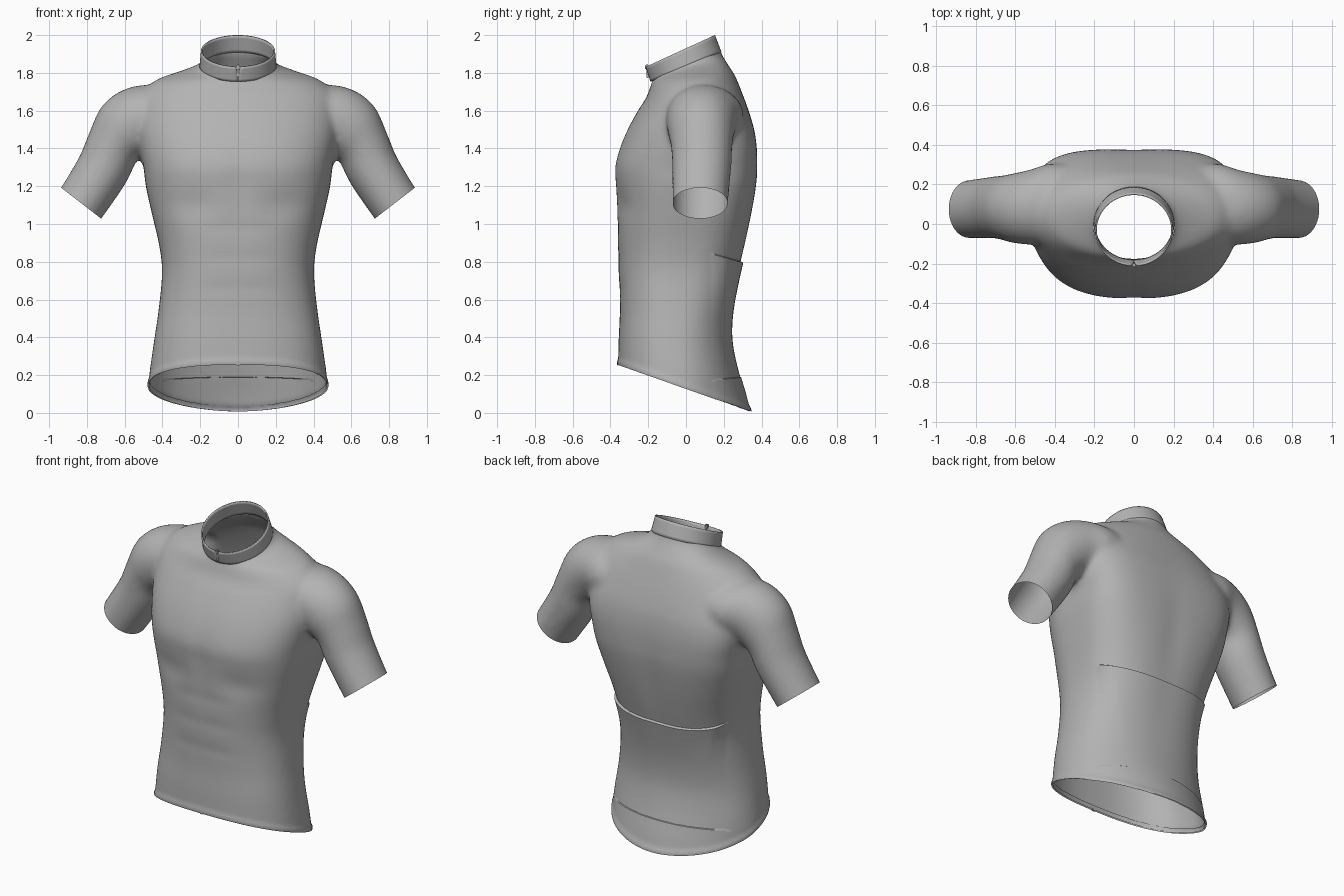
import bpy, bmesh
from math import sin, cos, pi, exp, copysign
from mathutils import Vector

cube = bpy.data.objects.get("Cube")
if cube:
    bpy.data.objects.remove(cube)

fabric = bpy.data.materials.new("grey fabric")
fabric.use_nodes = True
GREY = (0.45, 0.45, 0.45, 1)
fabric.diffuse_color = GREY
fabric.node_tree.nodes["Principled BSDF"].inputs["Base Color"].default_value = GREY


def add_object(name, bm, thickness=0.0):
    """Turn a bmesh into a smooth shaded fabric object."""
    mesh = bpy.data.meshes.new(name)
    bm.to_mesh(mesh)
    mesh.materials.append(fabric)
    obj = bpy.data.objects.new(name, mesh)
    bpy.context.collection.objects.link(obj)
    bpy.ops.object.select_all(action="DESELECT")
    obj.select_set(True)
    bpy.context.view_layer.objects.active = obj
    bpy.ops.object.shade_smooth_by_angle(angle=0.7)
    if thickness:
        solid = obj.modifiers.new("thickness", "SOLIDIFY")
        solid.thickness, solid.offset = thickness, 0
    return obj


def smooth_rows(rows, steps=4):
    """Spline through table rows so the loft has no bands."""
    pts = [Vector(r) for r in rows]
    out = []
    for i in range(len(pts) - 1):
        a, b, c, d = pts[max(i - 1, 0)], pts[i], pts[i + 1], pts[min(i + 2, len(pts) - 1)]
        for s in range(steps):
            t = s / steps
            out.append(b + (c - a) * (t / 2) + (a * 2 - b * 5 + c * 4 - d) * (t * t / 2)
                       + (b * 3 - a - c * 3 + d) * (t ** 3 / 2))
    return out + [pts[-1]]


def loft(bm, rings, closed=True):
    """Skin a list of point rings; closed rings also get end caps."""
    rows = [[bm.verts.new(p) for p in ring] for ring in rings]
    n = len(rows[0])
    for a, b in zip(rows, rows[1:]):
        for i in range(n if closed else n - 1):
            j = (i + 1) % n
            bm.faces.new((a[i], a[j], b[j], b[i]))
    if closed:
        bm.faces.new(rows[0])
        bm.faces.new(rows[-1])


def cut(bm, co, no, keep=lambda c: True, clear=True):
    """Slice chosen faces by a plane, removing the side its normal points to."""
    faces = [f for f in bm.faces if keep(f.calc_center_median())]
    geom = faces + list({v for f in faces for v in f.verts}) + list({e for f in faces for e in f.edges})
    bmesh.ops.bisect_plane(bm, geom=geom, plane_co=co, plane_no=no, clear_outer=clear)


# Torso sections: half width, front y, front z, back y, back z, front and back squareness
TORSO = [
    (.47, -.36, -.12, .37, -.12, 2.5, 1.9),
    (.475, -.36, .1, .315, .1, 2.5, 1.9),
    (.47, -.36, .2, .285, .2, 2.5, 2),
    (.445, -.357, .38, .243, .38, 2.5, 2.2),
    (.42, -.35, .55, .245, .55, 2.5, 2.4),
    (.402, -.357, .75, .28, .75, 2.5, 2.6),
    (.42, -.362, .9, .315, .9, 2.5, 2.8),
    (.455, -.367, 1.05, .347, 1.05, 2.5, 3.1),
    (.488, -.373, 1.2, .372, 1.2, 2.5, 3.5),
    (.5, -.377, 1.3, .378, 1.3, 2.5, 3.8),
    (.52, -.352, 1.4, .376, 1.4, 2.4, 3.8),
    (.535, -.31, 1.5, .362, 1.5, 2.3, 3.4),
    (.535, -.255, 1.6, .332, 1.6, 2.2, 2.8),
    (.52, -.21, 1.67, .295, 1.7, 2.1, 2.3),
    (.44, -.188, 1.73, .26, 1.785, 2, 2),
    (.35, -.178, 1.755, .235, 1.825, 2, 2),
    (.26, -.174, 1.765, .21, 1.865, 2, 2),
    (.2, -.174, 1.78, .187, 1.905, 2, 2),
    (.188, -.18, 1.85, .165, 2, 2, 2),
]
# Sleeve stations: x, z, centre y, radius in the xz plane, radius along y
SLEEVE = [
    (.25, 1.58, .09, .13, .2), (.42, 1.57, .1, .165, .205),
    (.52, 1.55, .085, .182, .19), (.595, 1.495, .08, .18, .177),
    (.66, 1.41, .083, .147, .162), (.715, 1.29, .083, .142, .156),
    (.83, 1.11, .075, .135, .147), (.91, 1, .073, .133, .145),
]
SEGMENTS = 64
ANGLES = [2 * pi * i / SEGMENTS for i in range(SEGMENTS)]


def power(v, n):
    return copysign(abs(v) ** (2 / n), v)


def torso_ring(half, yf, zf, yb, zb, front, back):
    ring = []
    for t in ANGLES:
        n = front if sin(t) < 0 else back
        u = (power(sin(t), n) + 1) / 2
        ring.append((half * power(cos(t), n), yf + (yb - yf) * u, zf + (zb - zf) * u))
    return ring


def sleeve_rings(side):
    rows = smooth_rows(SLEEVE)
    rings = []
    for k, (x, z, y, r, ry) in enumerate(rows):
        a, b = rows[max(k - 1, 0)], rows[min(k + 1, len(rows) - 1)]
        along = Vector((b[0] - a[0], b[1] - a[1])).normalized()
        rings.append([(side * (x - along.y * r * cos(t)), y + ry * sin(t),
                       z + along.x * r * cos(t)) for t in ANGLES])
    return rings


# Fuse torso and sleeves into one soft skin
solid = bmesh.new()
loft(solid, [torso_ring(*row) for row in smooth_rows(TORSO)])
for side in (-1, 1):
    loft(solid, sleeve_rings(side))
bmesh.ops.recalc_face_normals(solid, faces=solid.faces)
form = add_object("body_form", solid)
remesh = form.modifiers.new("fuse", "REMESH")
remesh.mode, remesh.voxel_size = "VOXEL", .015
soften = form.modifiers.new("soften", "SMOOTH")
soften.factor, soften.iterations = .5, 14
graph = bpy.context.evaluated_depsgraph_get()
skin = bpy.data.meshes.new_from_object(form.evaluated_get(graph))
skin.materials.clear()
body = bmesh.new()
body.from_mesh(skin)
bpy.data.objects.remove(form)


def bump(v, centre, width):
    return exp(-((v - centre) / width) ** 2)


# Soft muscle relief on the chest, belly and spine
for v in body.verts:
    x, y, z = abs(v.co.x), v.co.y, v.co.z
    if y < -.15:
        dent = .012 * bump(x, .24, .13) * bump(z, 1.1, .08)
        dent += .006 * bump(x, 0, .06) * bump(z, 1.2, .25)
        for level in (.66, .82, .98):
            dent += .003 * bump(x, .08, .12) * bump(z, level, .04)
        v.co.y += dent
    elif y > .2:
        v.co.y -= .006 * bump(x, 0, .08) * bump(z, 1.1, .3)

# Open the hem, neck and sleeve ends
HEM_CO, HEM_NO = Vector((0, .34, .005)), Vector((0, -.25, -.7)).normalized()
cut(body, HEM_CO, HEM_NO)
cut(body, (0, 0, 1.84), (0, -.417, 1))
for side in (-1, 1):
    cut(body, (side * .83, 0, 1.11), (side * .61, 0, -.79), lambda c: c.x * side > .56)


def ledge(co, no, lift):
    """Raise the cloth below a plane on the back, leaving a crisp step."""
    for gap in (0, .004):
        cut(body, co - no * gap, no, lambda c: c.y > .1 and c.z < 1, clear=False)
    body.normal_update()
    moves = [(v, v.normal * lift(v.co)) for v in body.verts
             if v.co.y > .13 and (v.co - co).dot(no) < -.0035]
    for v, move in moves:
        v.co += move


def fade(v, low, high):
    return min(max((v - low) / (high - low), 0), 1)


# Back pocket opening, lower back seam and rolled hem
ledge(Vector((0, .3, .8)), Vector((0, .28, 1)).normalized(),
      lambda co: .015 * fade(co.z, .25, .78) * fade(co.y, .13, .2))
ledge(Vector((0, .28, .19)), Vector((0, -.1, 1)).normalized(),
      lambda co: .004 * fade(co.y, .13, .2))
body.normal_update()
for v, normal in [(v, v.normal.copy()) for v in body.verts if v.co.z < .4]:
    v.co += normal * .007 * bump((v.co - HEM_CO).dot(HEM_NO), -.012, .014)
add_object("jersey_body", body)

# Folded hem inside the opening
hem = body.copy()
cut(hem, HEM_CO - HEM_NO * .03, -HEM_NO)
hem.normal_update()
for v, normal in [(v, v.normal.copy()) for v in hem.verts]:
    v.co -= normal * .008
add_object("hem_fold", hem)

# Tilted stand collar with a small notch at the front
collar = bmesh.new()
rings = []
for k in range(7):
    f = k / 6
    gap = .002 + .07 * f ** 3
    yc, rx, ry = -.03 * f, .2 - .008 * f, .184 - .004 * f
    zc, slope = 1.832 + .084 * f, .42 + .04 * f
    ring = []
    for i in range(SEGMENTS + 1):
        t = gap + (2 * pi - 2 * gap) * i / SEGMENTS
        ring.append((rx * sin(t), yc - ry * cos(t), zc - slope * ry * cos(t)))
    rings.append(ring)
loft(collar, rings, closed=False)
add_object("collar", collar, .008)


def small_block(name, centre, size):
    bm = bmesh.new()
    bmesh.ops.create_cube(bm, size=1)
    for v in bm.verts:
        v.co = Vector(centre) + Vector(a * b for a, b in zip(v.co, size))
    bmesh.ops.bevel(bm, geom=bm.edges[:], offset=min(size) * .25, segments=2, affect="EDGES")
    add_object(name, bm)


# Zip hardware
small_block("zip_slider", (0, -.207, 1.83), (.022, .02, .028))
small_block("zip_pull", (0, -.203, 1.795), (.01, .01, .045))
small_block("zip_stop", (0, -.36, .26), (.02, .012, .018))
